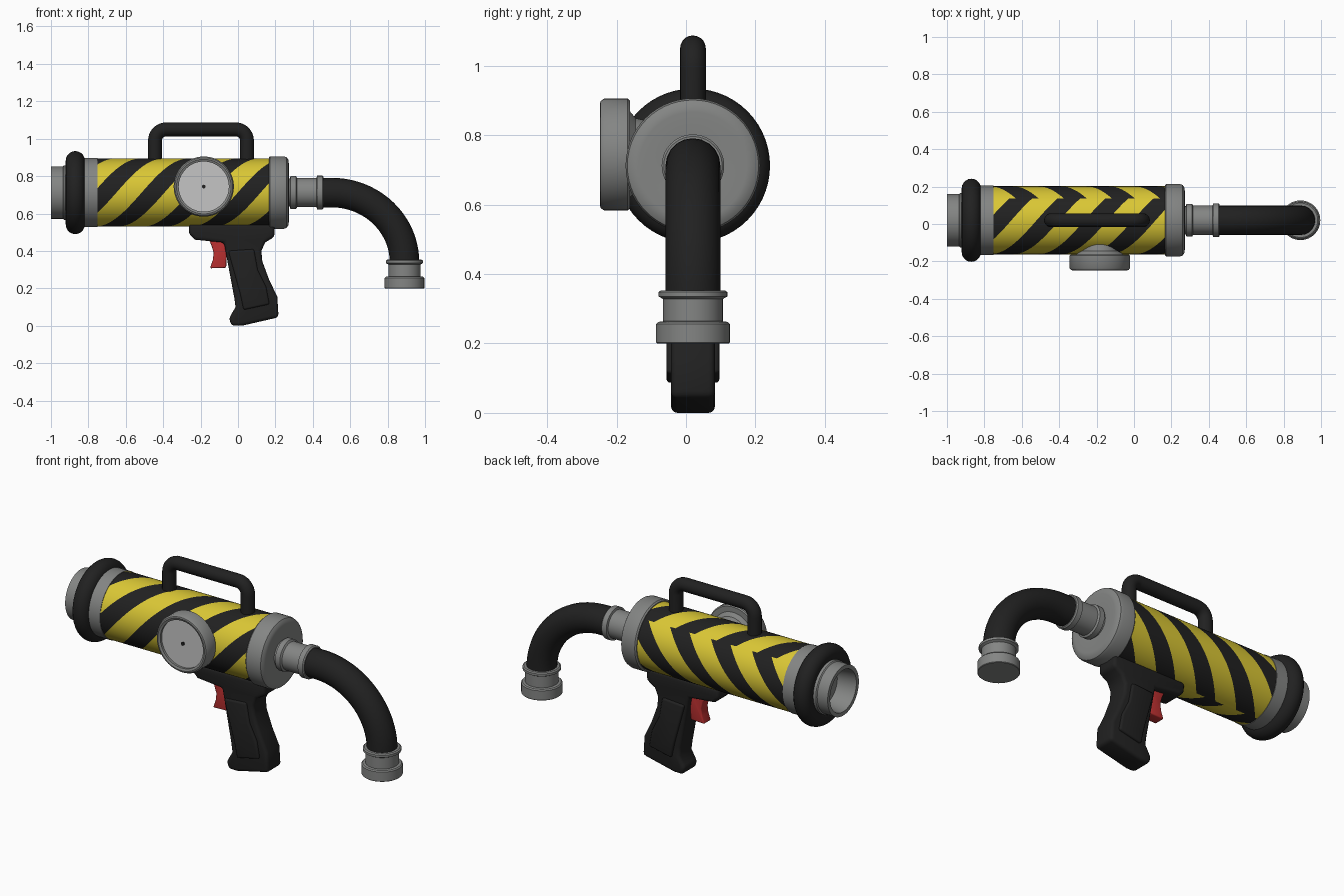
import bpy, bmesh, math
from mathutils import Vector

if "Cube" in bpy.data.objects:
    bpy.data.objects.remove(bpy.data.objects["Cube"])

CY, CZ = 0.02, 0.712          # barrel axis


def mat(name, rgb):
    m = bpy.data.materials.new(name)
    m.diffuse_color = (*rgb, 1)
    m.use_nodes = True
    m.node_tree.nodes["Principled BSDF"].inputs["Base Color"].default_value = m.diffuse_color
    return m


YELLOW = mat("yellow", (0.70, 0.57, 0.035))
BLACK = mat("black", (0.015, 0.015, 0.015))
GREY = mat("grey", (0.23, 0.235, 0.23))
LIGHT = mat("light_grey", (0.56, 0.56, 0.56))
RED = mat("red", (0.50, 0.03, 0.03))


def finish(name, bm, mats, angle=35, bevel=0, recalc=True):
    if recalc:
        bmesh.ops.recalc_face_normals(bm, faces=bm.faces)
    me = bpy.data.meshes.new(name)
    bm.to_mesh(me)
    bm.free()
    ob = bpy.data.objects.new(name, me)
    bpy.context.collection.objects.link(ob)
    for m in mats:
        me.materials.append(m)
    bpy.ops.object.select_all(action='DESELECT')
    ob.select_set(True)
    bpy.context.view_layer.objects.active = ob
    if bevel:
        b = ob.modifiers.new("bevel", 'BEVEL')
        b.width, b.segments, b.limit_method = bevel, 3, 'ANGLE'
        b.angle_limit = math.radians(40)
        bpy.ops.object.modifier_apply(modifier="bevel")
    bpy.ops.object.shade_smooth_by_angle(angle=math.radians(angle))
    return ob


def lathe(name, profile, origin, axis, m, n=56):
    """Revolve (radius, distance) points around an axis."""
    d = Vector(axis)
    u = d.orthogonal().normalized()
    v = d.cross(u)
    bm = bmesh.new()
    rings = []
    for r, t in profile:
        rings.append([bm.verts.new(Vector(origin) + d * t
                      + r * (u * math.cos(a) + v * math.sin(a)))
                      for a in (2 * math.pi * i / n for i in range(n))])
    for a, b in zip(rings, rings[1:]):
        for i in range(n):
            bm.faces.new((a[i], a[(i + 1) % n], b[(i + 1) % n], b[i]))
    bmesh.ops.remove_doubles(bm, verts=bm.verts, dist=1e-5)
    return finish(name, bm, [m])


def tube(name, pts, radius, m):
    cu = bpy.data.curves.new(name, 'CURVE')
    cu.dimensions = '3D'
    cu.bevel_depth, cu.bevel_resolution, cu.use_fill_caps = radius, 8, True
    sp = cu.splines.new('POLY')
    sp.points.add(len(pts) - 1)
    for p, q in zip(sp.points, pts):
        p.co = (*q, 1)
    cu.materials.append(m)
    ob = bpy.data.objects.new(name, cu)
    bpy.context.collection.objects.link(ob)
    bpy.ops.object.select_all(action='DESELECT')
    ob.select_set(True)
    bpy.context.view_layer.objects.active = ob
    bpy.ops.object.convert(target='MESH')
    bpy.ops.object.shade_smooth_by_angle(angle=math.radians(40))


def slab(name, outline, half, m, bevel):
    """Extrude an x-z outline symmetrically about the barrel plane."""
    bm = bmesh.new()
    f = bm.faces.new([bm.verts.new((x, CY - half, z)) for x, z in outline])
    g = bmesh.ops.extrude_face_region(bm, geom=[f])
    vs = [e for e in g['geom'] if isinstance(e, bmesh.types.BMVert)]
    bmesh.ops.translate(bm, verts=vs, vec=(0, 2 * half, 0))
    return finish(name, bm, [m], 40, bevel)


# striped barrel: front and back sheets, stripes slanted the same way on both
X0, X1, R, PERIOD, BAND = -0.76, 0.18, 0.182, 0.257, 0.122
bm = bmesh.new()
for start, end, mirrored in ((-100, 130, False), (130, 260, True)):
    rows = []
    steps = (end - start) // 5
    for i in range(steps + 1):
        deg = start + i * (end - start) / steps
        a = math.radians(deg)
        slope_angle = math.pi - a if mirrored else a
        shift = 0.88 * R * slope_angle
        row = []
        for j in range(-5, 6):
            for edge in (-BAND / 2, BAND / 2):
                x = min(max(0.06 + j * PERIOD + edge + shift, X0), X1)
                row.append(bm.verts.new((x, CY - R * math.cos(a),
                                         CZ + R * math.sin(a))))
        rows.append(row)
    for a, b in zip(rows, rows[1:]):
        for j in range(len(a) - 1):
            f = bm.faces.new((a[j], a[j + 1], b[j + 1], b[j]))
            f.material_index = 1 if j % 2 == 0 else 0
bmesh.ops.remove_doubles(bm, verts=bm.verts, dist=1e-5)
finish("striped_barrel", bm, [YELLOW, BLACK], recalc=False)

# rear collar with hollow socket, and rubber ring
lathe("rear_socket", [(0, -0.75), (0.185, -0.75), (0.185, -0.86), (0.146, -0.87),
      (0.146, -0.93), (0.14, -0.935), (0.14, -1.0), (0.118, -1.0),
      (0.104, -0.89), (0, -0.89)], (0, CY, CZ), (1, 0, 0), GREY)
ring = [(0.171 + 0.051 * math.cos(a), -0.87 + 0.051 * math.sin(a))
        for a in (2 * math.pi * i / 20 for i in range(21))]
lathe("rear_rubber_ring", ring, (0, CY, CZ), (1, 0, 0), BLACK)

# front collar and hose coupling
lathe("front_collar", [(0, 0.165), (0.187, 0.165), (0.194, 0.172), (0.194, 0.245),
      (0.189, 0.26), (0.175, 0.269), (0.155, 0.272), (0.09, 0.265), (0, 0.265)],
      (0, CY, CZ), (1, 0, 0), GREY)
lathe("hose_coupling", [(0, 0.25), (0.075, 0.25), (0.075, 0.278), (0.088, 0.28),
      (0.088, 0.31), (0.078, 0.316), (0.078, 0.42), (0.09, 0.423),
      (0.09, 0.452), (0.084, 0.458), (0, 0.458)], (0, CY, CZ), (1, 0, 0), GREY)

# bent hose
hose = [(0.44, CY, CZ)]
for i in range(25):
    a = math.pi / 2 * (1 - i / 24)
    hose.append((0.50 + 0.39 * math.cos(a), CY, 0.34 + 0.372 * math.sin(a)))
tube("hose", hose, 0.079, BLACK)

# hose end fitting
lathe("hose_end", [(0, 0.353), (0.092, 0.353), (0.099, 0.348), (0.099, 0.335),
      (0.086, 0.328), (0.086, 0.264), (0.1, 0.262), (0.106, 0.256),
      (0.106, 0.203), (0.103, 0.2), (0, 0.2)], (0.89, CY, 0), (0, 0, 1), GREY)

# carrying handle
HX0, HX1, HZ, BEND = -0.444, 0.048, 1.05, 0.06
path = [(HX0, CY, 0.86)]
for cx, a0 in ((HX0 + BEND, math.pi), (HX1 - BEND, math.pi / 2)):
    for i in range(9):
        a = a0 - math.pi / 2 * i / 8
        path.append((cx + BEND * math.cos(a), CY, HZ - BEND + BEND * math.sin(a)))
path.append((HX1, CY, 0.86))
tube("carrying_handle", path, 0.037, BLACK)

# pressure gauge on the front side
G = (-0.183, 0, 0.744)
lathe("gauge_housing", [(0, 0.08), (0.09, 0.08), (0.105, 0.145), (0.125, 0.162),
      (0.155, 0.162), (0.161, 0.168), (0.161, 0.236), (0.154, 0.246),
      (0.146, 0.248), (0.134, 0.243), (0.134, 0.225), (0, 0.225)],
      G, (0, -1, 0), GREY)
lathe("gauge_face", [(0, 0.222), (0.134, 0.222), (0.134, 0.23), (0, 0.23)],
      G, (0, -1, 0), LIGHT)
lathe("gauge_hub", [(0, 0.228), (0.01, 0.228), (0.01, 0.236), (0, 0.236)],
      G, (0, -1, 0), BLACK, 16)

# pistol grip with raised side panels
slab("grip", [(-0.262, 0.545), (0.195, 0.545), (0.195, 0.475), (0.145, 0.445),
     (0.125, 0.40), (0.13, 0.345), (0.165, 0.25), (0.21, 0.155), (0.217, 0.045),
     (0.02, 0.0), (-0.035, 0.0), (-0.048, 0.04), (-0.013, 0.10), (-0.02, 0.15),
     (-0.075, 0.445), (-0.23, 0.46), (-0.262, 0.49)], 0.063, BLACK, 0.018)
slab("grip_panels", [(-0.052, 0.40), (0.085, 0.41), (0.105, 0.30), (0.15, 0.21),
     (0.168, 0.115), (0.03, 0.085), (0.012, 0.17)], 0.076, BLACK, 0.01)

# trigger
slab("trigger", [(-0.16, 0.47), (-0.06, 0.47), (-0.063, 0.31), (-0.15, 0.307),
     (-0.135, 0.35), (-0.13, 0.39), (-0.142, 0.43)], 0.032, RED, 0.007)
